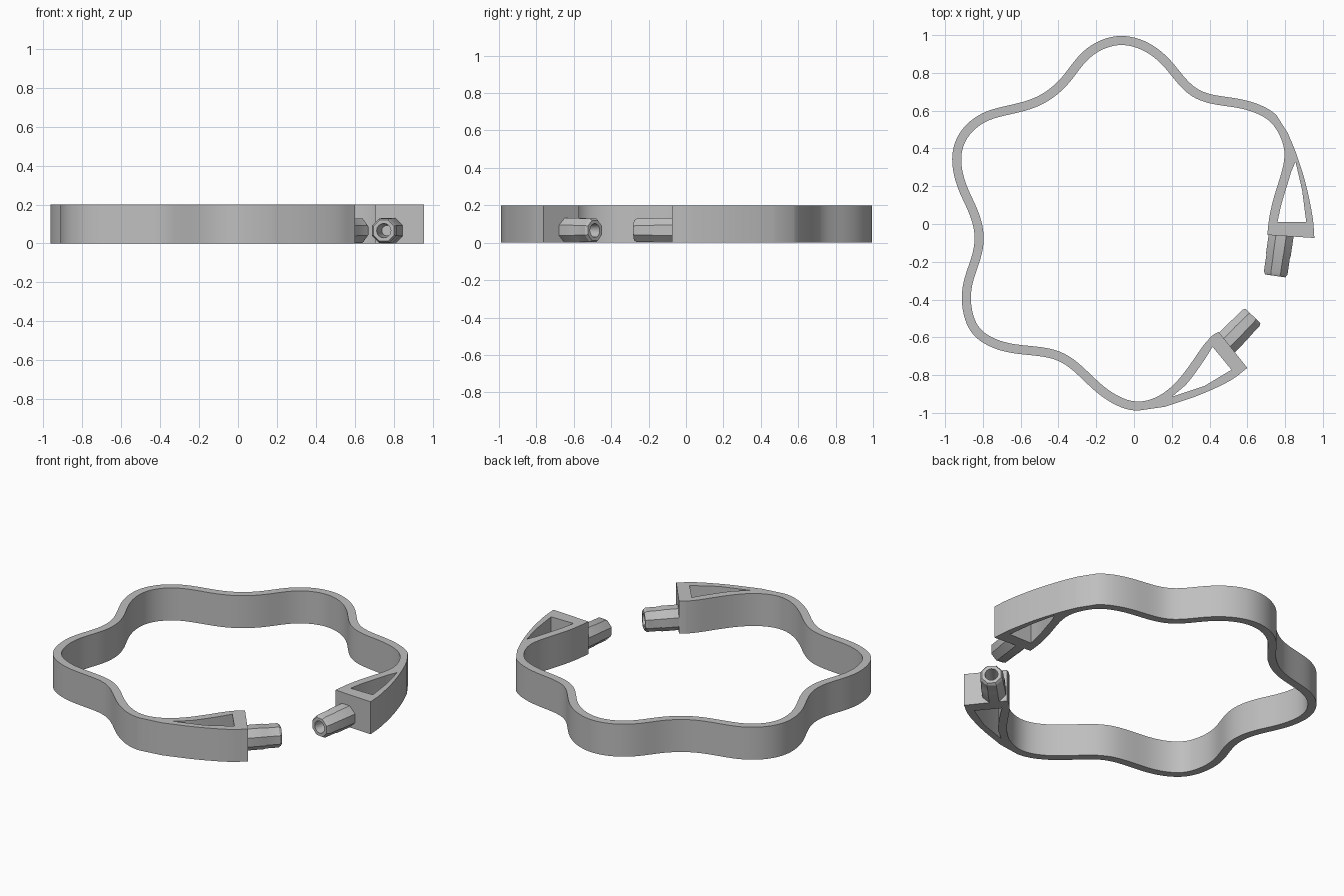
import bpy, bmesh, math
from mathutils import Vector

if "Cube" in bpy.data.objects:
    bpy.data.objects.remove(bpy.data.objects["Cube"], do_unlink=True)

HEIGHT = 0.2
HALF_WALL = 0.024
STEPS = 6

grey = bpy.data.materials.new("plain grey")
grey.use_nodes = True
colour = (0.52, 0.52, 0.52, 1)
grey.diffuse_color = colour
grey.node_tree.nodes["Principled BSDF"].inputs["Base Color"].default_value = colour


def vectors(pairs):
    return [Vector(p) for p in pairs]


def spline(points):
    """Catmull-Rom curve through the points."""
    pts = [points[0] * 2 - points[1]] + points + [points[-1] * 2 - points[-2]]
    result = []
    for a, b, c, d in zip(pts, pts[1:], pts[2:], pts[3:]):
        for i in range(STEPS):
            t = i / STEPS
            result.append((b * 2 + (c - a) * t + (a * 2 - b * 5 + c * 4 - d) * t ** 2
                           + (b * 3 - a - c * 3 + d) * t ** 3) / 2)
    return result + [points[-1].copy()]


def relax(points, passes):
    for _ in range(passes):
        middle = [(a + b + c) / 3 for a, b, c in zip(points, points[1:], points[2:])]
        points = [points[0]] + middle + [points[-1]]
    return points


def offset(points, distance):
    """Parallel curve; positive lies outside a counter-clockwise path."""
    result = []
    last = len(points) - 1
    for i, p in enumerate(points):
        t = (points[min(i + 1, last)] - points[max(i - 1, 0)]).normalized()
        result.append(p + Vector((t.y, -t.x)) * distance)
    return result


def finish(name, bm):
    mesh = bpy.data.meshes.new(name)
    bm.to_mesh(mesh)
    bm.free()
    mesh.materials.append(grey)
    obj = bpy.data.objects.new(name, mesh)
    bpy.context.collection.objects.link(obj)
    bpy.ops.object.select_all(action='DESELECT')
    obj.select_set(True)
    bpy.context.view_layer.objects.active = obj
    return obj


# Wavy centre line, from the right end around the back to the front end
centre = relax(spline(vectors([
    (.73, -.06), (.74, .04), (.77, .16), (.81, .28), (.825, .39), (.79, .49),
    (.74, .56), (.67, .605), (.56, .64), (.43, .655), (.32, .69), (.24, .77),
    (.17, .86), (.07, .94), (-.065, .98), (-.2, .94), (-.29, .86), (-.36, .76),
    (-.45, .68), (-.55, .63), (-.68, .60), (-.79, .57), (-.885, .50), (-.937, .4),
    (-.937, .29), (-.905, .18), (-.85, .07), (-.816, -.05), (-.83, -.17), (-.88, -.3),
    (-.89, -.42), (-.86, -.54), (-.79, -.61), (-.68, -.655), (-.55, -.67), (-.4, -.69),
    (-.29, -.77), (-.19, -.87), (-.085, -.94), (.02, -.97), (.135, -.94), (.24, -.86),
    (.33, -.74), (.39, -.65), (.437, -.603)])), 10)
inner = offset(centre, -HALF_WALL)
outer = offset(centre, HALF_WALL)

# Outer edges of the braces that carry the two end bars
front_brace = spline(vectors([(.6, -.762), (.506, -.831), (.347, -.905), (.162, -.968)]))
right_brace = spline(vectors([(.815, .48), (.86, .37), (.91, .21), (.945, .04), (.955, -.074)]))
first, last = 6 * STEPS, 39 * STEPS
outline = (inner + vectors([(.448, -.571)]) + front_brace
           + outer[first:last + 1][::-1] + right_brace)

# Triangular openings between braces and band
right_opening = (vectors([(.76, .01)]) + outer[STEPS + 1:3 * STEPS + 1]
                 + vectors([(.855, .33), (.89, .18), (.912, .01)]))
front_opening = (outer[41 * STEPS + 1:43 * STEPS - 2]
                 + vectors([(.416, -.65), (.516, -.772), (.374, -.857), (.2, -.915)]))

# Band with braces: filled outline thickened to full height
bm = bmesh.new()
for loop in (outline, right_opening, front_opening):
    verts = [bm.verts.new((p.x, p.y, HEIGHT / 2)) for p in loop]
    for i, v in enumerate(verts):
        bm.edges.new((verts[i - 1], v))
bmesh.ops.triangle_fill(bm, use_beauty=True, use_dissolve=False,
                        edges=bm.edges[:], normal=(0, 0, 1))
bmesh.ops.recalc_face_normals(bm, faces=bm.faces[:])
band = finish("wavy_band", bm)
thick = band.modifiers.new("height", 'SOLIDIFY')
thick.thickness = HEIGHT
thick.offset = 0
bpy.ops.object.modifier_apply(modifier=thick.name)
bpy.ops.object.shade_smooth_by_angle(angle=math.radians(25))


def peg(name, start, end):
    """Octagonal peg with a chamfered tip and a round tapered bore."""
    start, end = Vector(start), Vector(end)
    axis = end - start
    side = axis.cross(Vector((0, 0, 1))).normalized()
    up = Vector((0, 0, 1))
    bm = bmesh.new()
    rings = []
    # Fraction along the axis, radius, round or octagonal
    for t, radius, is_round in ((0, .066, False), (.52, .066, False), (.56, .063, False),
                                (.93, .063, False), (1, .054, False),
                                (1, .037, True), (.5, .027, True)):
        ring = []
        for i in range(16):
            angle = math.tau * i / 16
            corner = i % 2 and not is_round
            r = radius / math.cos(math.pi / 8) if corner else radius
            ring.append(bm.verts.new(start + axis * t + side * r * math.cos(angle)
                                     + up * r * math.sin(angle)))
        rings.append(ring)
    for a, b in zip(rings, rings[1:]):
        for i in range(16):
            bm.faces.new((a[i - 1], a[i], b[i], b[i - 1]))
    bm.faces.new(rings[0])
    bm.faces.new(rings[-1])
    bmesh.ops.recalc_face_normals(bm, faces=bm.faces[:])
    finish(name, bm)
    bpy.ops.object.shade_smooth_by_angle(angle=math.radians(30))


# Facing pegs on the end bars
peg("right_peg", (.782, -.04, .066), (.748, -.275, .066))
peg("front_peg", (.487, -.633, .066), (.63, -.487, .066))
